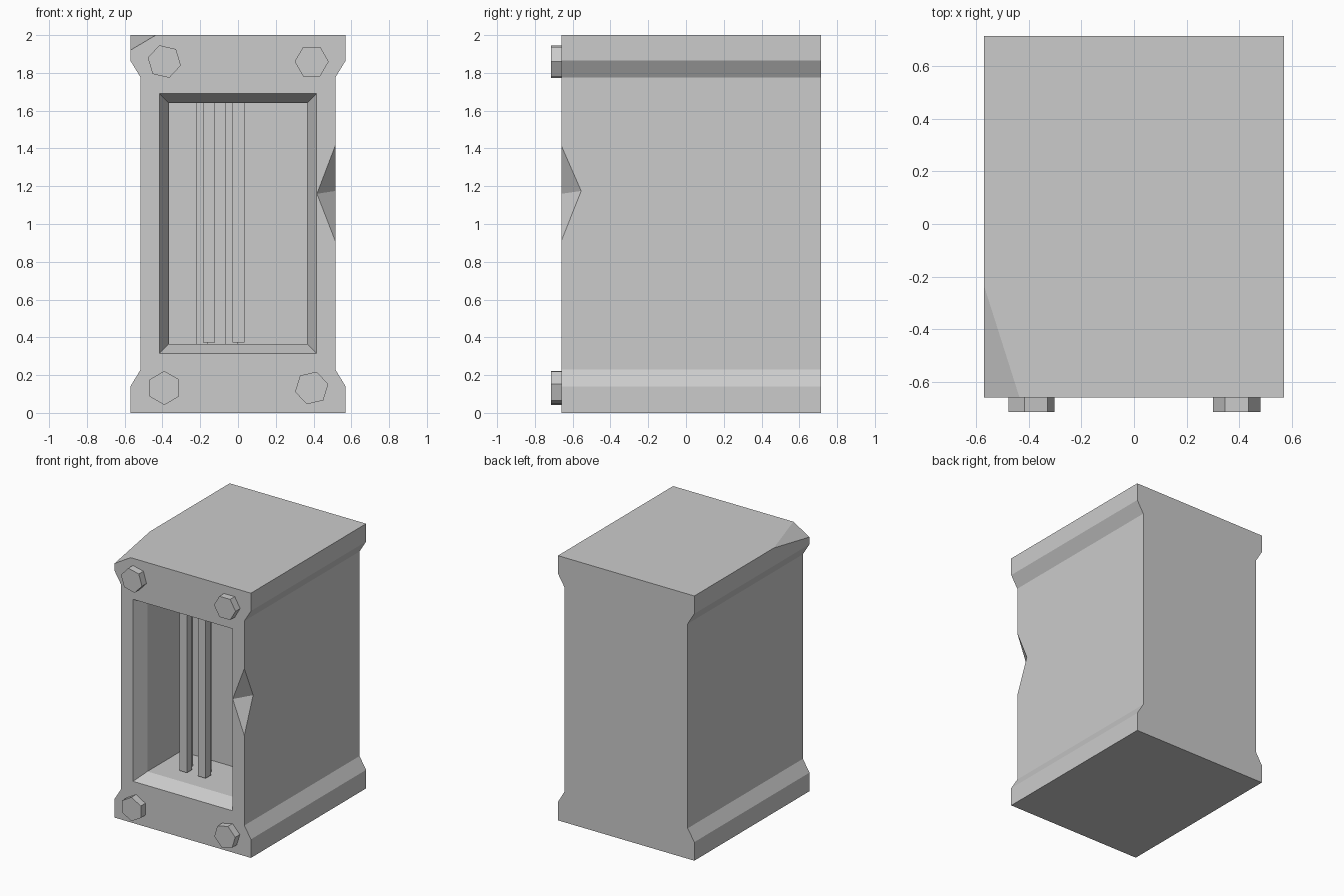
import bpy, bmesh
from math import cos, sin, pi, radians
from mathutils import Vector

if "Cube" in bpy.data.objects:
    bpy.data.objects.remove(bpy.data.objects["Cube"])

FRONT, BACK = -0.66, 0.715


def hull(name, pts):
    """Convex solid around a few points."""
    bm = bmesh.new()
    for p in pts:
        bm.verts.new(p)
    bmesh.ops.convex_hull(bm, input=bm.verts)
    bmesh.ops.dissolve_limit(bm, angle_limit=0.001, verts=bm.verts, edges=bm.edges)
    return finish(name, bm)


def finish(name, bm):
    bmesh.ops.recalc_face_normals(bm, faces=bm.faces)
    me = bpy.data.meshes.new(name)
    bm.to_mesh(me)
    bm.free()
    ob = bpy.data.objects.new(name, me)
    bpy.context.collection.objects.link(ob)
    return ob


def loft(name, rings):
    """Skin between rings with equal point counts and cap both ends."""
    bm = bmesh.new()
    vs = [[bm.verts.new(p) for p in r] for r in rings]
    n = len(vs[0])
    for a, b in zip(vs, vs[1:]):
        for i in range(n):
            j = (i + 1) % n
            bm.faces.new((a[i], a[j], b[j], b[i]))
    bm.faces.new(vs[0])
    bm.faces.new(vs[-1][::-1])
    return finish(name, bm)


def box(name, x0, x1, y0, y1, z0, z1):
    return loft(name, [[(x0, y, z0), (x1, y, z0), (x1, y, z1), (x0, y, z1)]
                       for y in (y0, y1)])


def cut(target, cutter):
    mod = target.modifiers.new("cut", "BOOLEAN")
    mod.operation, mod.solver, mod.object = "DIFFERENCE", "EXACT", cutter
    cutter.hide_render = True
    bpy.context.view_layer.objects.active = target
    bpy.ops.object.modifier_apply(modifier=mod.name)
    bpy.data.objects.remove(cutter, do_unlink=True)


def chip(target, pts, pivot_count):
    """Cut a tetrahedron, enlarged about the centre of its first points."""
    pts = [Vector(p) for p in pts]
    c = sum(pts[:pivot_count], Vector()) / pivot_count
    cut(target, hull("chip_cutter", [c + (p - c) * 1.4 for p in pts]))


# housing: waisted profile run from front to back
half = [(0.57, 0), (0.57, 0.14), (0.515, 0.23),
        (0.515, 1.775), (0.57, 1.865), (0.57, 2)]
profile = half + [(-x, z) for x, z in reversed(half)]
body = loft("housing", [[(x, y, z) for x, z in profile] for y in (FRONT, BACK)])

# front recess with sloped rim
rings = []
for y, w, h in ((-0.70, 0.435, 0.7075), (-0.56, 0.365, 0.6375), (-0.16, 0.365, 0.6375)):
    rings.append([(sx * w, y, 1.0025 + sz * h)
                  for sx, sz in ((-1, -1), (1, -1), (1, 1), (-1, 1))])
cut(body, loft("recess_cutter", rings))

# damage: missing top corner and a nick in the right front edge
chip(body, [(-0.57, FRONT, 1.92), (-0.435, FRONT, 2), (-0.57, -0.235, 2),
            (-0.57, FRONT, 2)], 3)
chip(body, [(0.418, FRONT, 1.16), (0.515, -0.555, 1.175),
            (0.515, FRONT, 1.415), (0.515, FRONT, 0.91)], 2)

# upright bars in the recess, in two staggered rows
for i, x in enumerate((-0.185, -0.028)):
    box(f"front_bar_{i + 1}", x, x + 0.063, -0.435, -0.375, 0.372, 1.65)
    box(f"rear_bar_{i + 1}", x - 0.037, x + 0.026, -0.372, -0.312, 0.36, 1.65)

# hexagonal bolts on the corners, each turned differently
for i, (x, z, turn) in enumerate(((-0.39, 1.86, -13), (0.39, 1.86, 0),
                                  (-0.39, 0.132, 30), (0.39, 0.132, 13))):
    loft(f"bolt_{i + 1}", [[(x + 0.09 * cos(radians(turn) + k * pi / 3), y,
                             z + 0.09 * sin(radians(turn) + k * pi / 3))
                            for k in range(6)] for y in (-0.715, -0.645)])
